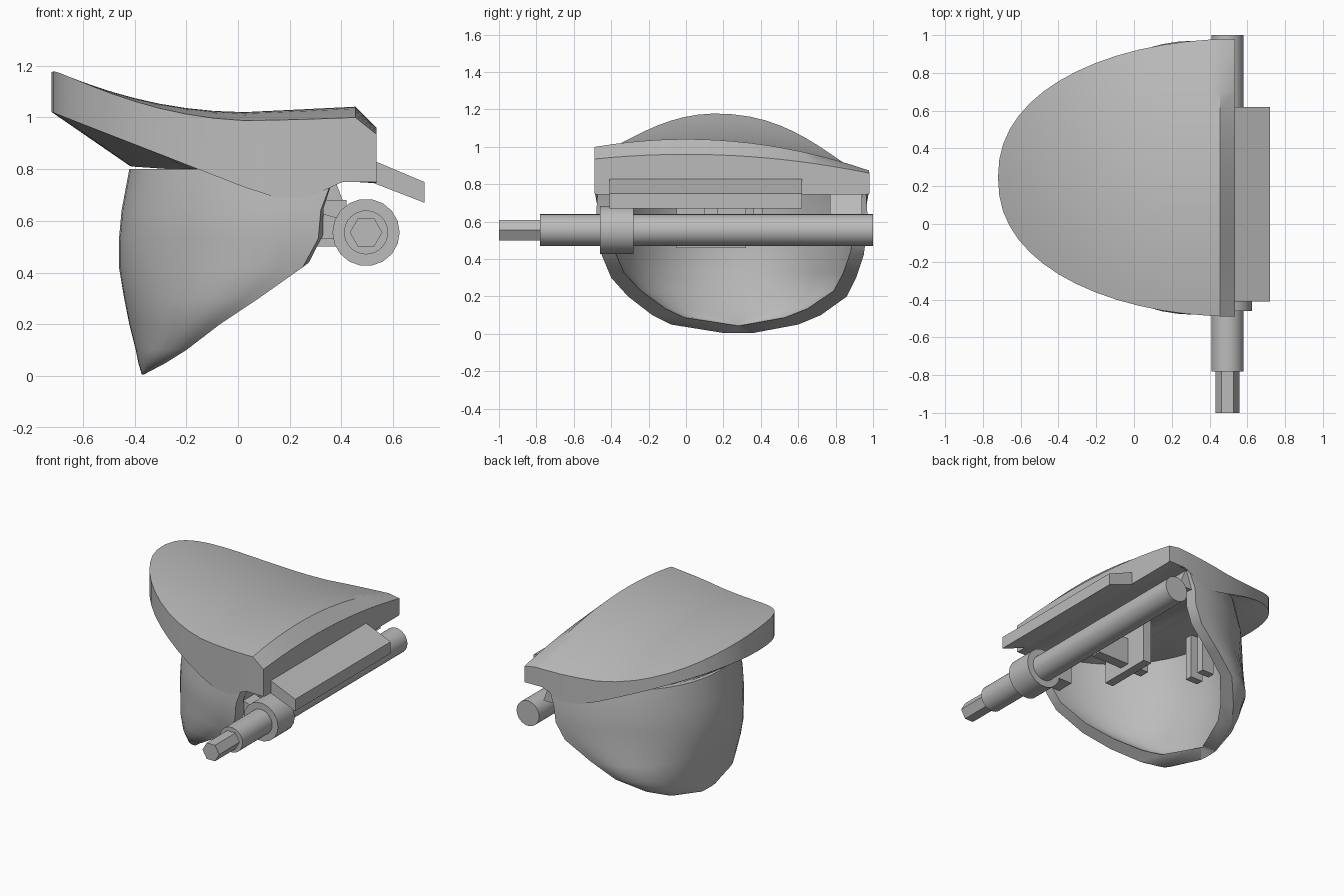
import bpy, bmesh, math

cube = bpy.data.objects.get("Cube")
if cube:
    bpy.data.objects.remove(cube)

GREY = (0.5, 0.5, 0.5, 1)
mat = bpy.data.materials.new("plain grey")
mat.use_nodes = True
mat.diffuse_color = GREY
mat.node_tree.nodes["Principled BSDF"].inputs["Base Color"].default_value = GREY

MID_Y, HALF, END_X = 0.245, 0.735, 0.535


def finish(name, bm, angle=30):
    bmesh.ops.remove_doubles(bm, verts=bm.verts, dist=0.0005)
    bmesh.ops.recalc_face_normals(bm, faces=bm.faces)
    mesh = bpy.data.meshes.new(name)
    bm.to_mesh(mesh)
    bm.free()
    mesh.materials.append(mat)
    obj = bpy.data.objects.new(name, mesh)
    bpy.context.collection.objects.link(obj)
    bpy.ops.object.select_all(action="DESELECT")
    obj.select_set(True)
    bpy.context.view_layer.objects.active = obj
    bpy.ops.object.shade_smooth_by_angle(angle=math.radians(angle))


def loft(bm, rows):
    """Join closed rings of points with quads."""
    rings = [[bm.verts.new(p) for p in row] for row in rows]
    n = len(rings[0])
    for a, b in zip(rings, rings[1:]):
        for i in range(n):
            j = (i + 1) % n
            bm.faces.new((a[i], a[j], b[j], b[i]))
    return rings


def prism(name, profile, y0, y1):
    """Extrude an x-z profile along y."""
    bm = bmesh.new()
    for ring in loft(bm, [[(x, y, z) for x, z in profile] for y in (y0, y1)]):
        bm.faces.new(ring)
    finish(name, bm)


def box(name, x0, x1, y0, y1, z0, z1):
    prism(name, [(x0, z0), (x1, z0), (x1, z1), (x0, z1)], y0, y1)


def rod(name, radius, y0, y1, sides):
    ring = [2 * math.pi * i / sides for i in range(sides)]
    prism(name, [(0.495 + radius * math.cos(a), 0.555 + radius * math.sin(a))
                 for a in ring], y0, y1)


# Saddle-shaped top slab with a chamfered straight end
def top_z(x, y):
    if x > END_X - 0.01:
        return 0.96 - 0.105 * y * y
    rise = 0.165 * ((0.03 - x) / 0.75) ** 2 if x < 0.03 else 0.05 * (x - 0.03)
    return 1.02 + rise - 0.175 * y * y


rows = []
for deg in [*range(0, 85, 6), 86.3, 90]:
    c, s = math.cos(math.radians(deg)), math.sin(math.radians(deg))
    x = END_X - 1.255 * c
    half = HALF * s ** 0.9
    row = [(x, MID_Y + half * k / 8, top_z(x, MID_Y + half * k / 8)) for k in range(-8, 9)]
    rim = max(0.69, 1.02 - 0.39 * (x + 0.72)) if x < 0.3 else 0.75
    neck_x, neck_z = END_X - 0.95 * c, 0.745 + 0.065 * c
    row += [(x, MID_Y + half, rim), (neck_x, MID_Y + HALF * s * 0.98, neck_z),
            (neck_x, MID_Y - HALF * s * 0.98, neck_z), (x, MID_Y - half, rim)]
    rows.append(row)
bm = bmesh.new()
bm.faces.new(loft(bm, rows)[-1])
finish("top_slab", bm)

# Hollow bowl: height, opening x, back x, side y limits
BOWL = [
    (0.005, -0.365, -0.372, 0.2, 0.36),
    (0.05, -0.28, -0.385, -0.08, 0.6),
    (0.1, -0.2, -0.395, -0.18, 0.72),
    (0.2, -0.07, -0.42, -0.31, 0.86),
    (0.3, 0.08, -0.44, -0.4, 0.91),
    (0.42, 0.25, -0.46, -0.45, 0.95),
    (0.53, 0.31, -0.46, -0.475, 0.965),
    (0.64, 0.32, -0.45, -0.48, 0.97),
    (0.8, 0.38, -0.42, -0.47, 0.96),
]


def arc(z, front, back, y0, y1):
    angles = [math.pi * i / 28 for i in range(29)]
    return [(front - (front - back) * math.sin(a),
             (y0 + y1) / 2 - (y1 - y0) / 2 * math.cos(a), z) for a in angles]


rows = []
for z, front, back, y0, y1 in BOWL:
    lift = 0.04 * (1 - z / 0.8)
    inner_front = front + 1.3 * lift
    inner = arc(z + lift, inner_front, min(back + 0.06, inner_front - 0.01),
                y0 + 0.07, y1 - 0.07)
    rows.append(arc(z, front, back, y0, y1) + inner[::-1])
bm = bmesh.new()
rings = loft(bm, rows)
# Close the lower and upper edges between the outer and inner walls
for ring in (rings[0], rings[-1]):
    for i in range(28):
        bm.faces.new((ring[i], ring[i + 1], ring[-2 - i], ring[-1 - i]))
finish("bowl", bm, 40)

# Sloping plate on the straight end
prism("end_plate", [(0.5, 0.76), (0.53, 0.83), (0.72, 0.75), (0.72, 0.67), (0.5, 0.755)],
      -0.41, 0.62)

# Shaft with collar and hexagonal drive end
rod("shaft", 0.085, -0.78, 1, 32)
rod("collar", 0.13, -0.46, -0.28, 18)
rod("hex_end", 0.063, -1, -0.77, 6)

# Brackets under the slab
prism("collar_bracket", [(0.27, 0.53), (0.42, 0.53), (0.42, 0.6), (0.32, 0.63),
                         (0.37, 0.77), (0.27, 0.77)], -0.4, -0.28)
box("middle_bracket_plate", 0.13, 0.19, -0.05, 0.32, 0.46, 0.78)
box("middle_bracket_web", 0.03, 0.42, 0.1, 0.17, 0.5, 0.68)
prism("shaft_bracket", [(0.32, 0.64), (0.42, 0.64), (0.37, 0.77), (0.32, 0.77)], 0.77, 0.94)
for i, y in enumerate((0.25, 0.36)):
    box(f"inner_prong_{i + 1}", -0.3, -0.21, y, y + 0.05, 0.5, 0.8)
